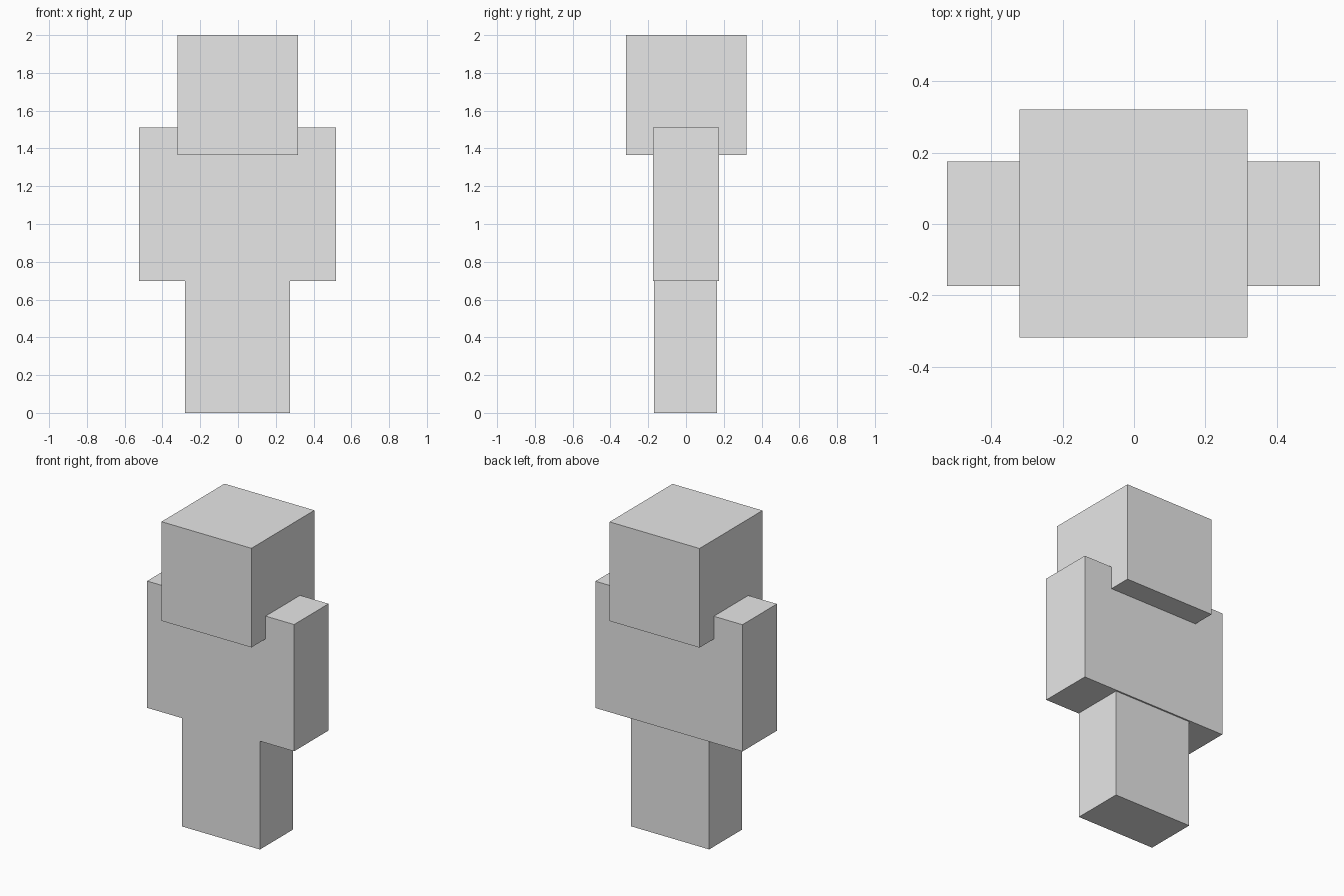
import bpy

if "Cube" in bpy.data.objects:
    bpy.data.objects.remove(bpy.data.objects["Cube"])

grey = bpy.data.materials.new("light_grey")
grey.diffuse_color = (0.8, 0.8, 0.8, 1.0)
grey.use_nodes = True
grey.node_tree.nodes["Principled BSDF"].inputs["Base Color"].default_value = grey.diffuse_color


def box(name, x, y, z):
    """Axis-aligned box from its (min, max) extent on each axis."""
    spans = (x, y, z)
    centre = [(a + b) / 2 for a, b in spans]
    bpy.ops.mesh.primitive_cube_add(size=1, location=centre)
    ob = bpy.context.object
    ob.name = name
    ob.scale = [b - a for a, b in spans]
    bpy.ops.object.transform_apply(location=False, rotation=False, scale=True)
    ob.data.materials.append(grey)
    return ob


# Both legs as one block
box("legs", (-0.28, 0.275), (-0.17, 0.165), (0.0, 0.70))
# Torso and arms as one wide slab
box("torso_and_arms", (-0.523, 0.52), (-0.174, 0.175), (0.697, 1.51))
# Cube head, sunk over the top of the torso
box("head", (-0.32, 0.318), (-0.318, 0.32), (1.364, 2.0))
